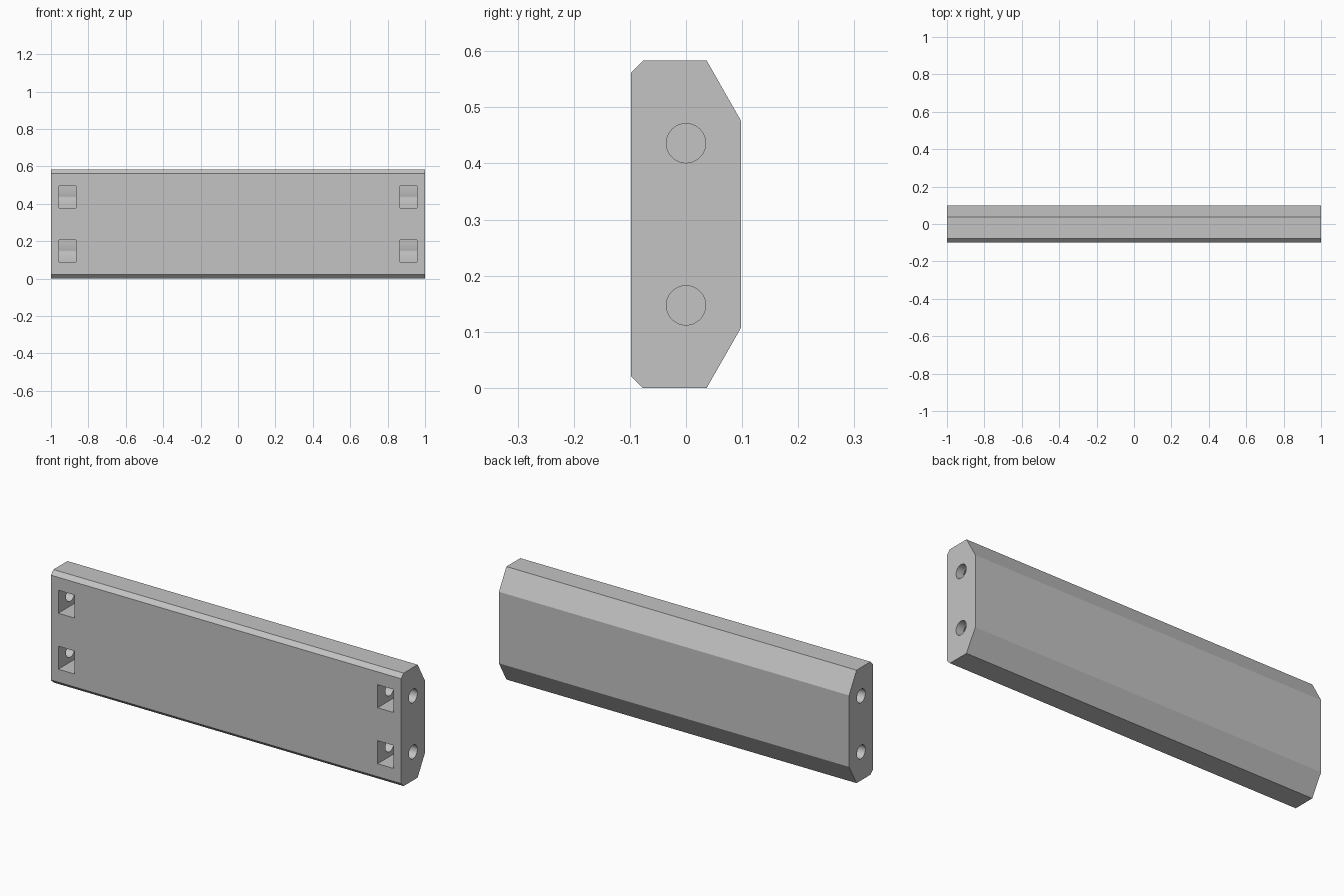
import bpy, bmesh, math
from mathutils import Matrix

old = bpy.data.objects.get("Cube")
if old:
    bpy.data.objects.remove(old, do_unlink=True)

HEIGHT = 0.583
BORE_HEIGHTS = (0.147, HEIGHT - 0.147)

grey = bpy.data.materials.new("plain grey")
grey.use_nodes = True
color = (0.55, 0.55, 0.55, 1)
grey.diffuse_color = color
grey.node_tree.nodes["Principled BSDF"].inputs["Base Color"].default_value = color


def add_object(name, bm):
    bmesh.ops.recalc_face_normals(bm, faces=bm.faces)
    mesh = bpy.data.meshes.new(name)
    bm.to_mesh(mesh)
    bm.free()
    mesh.materials.append(grey)
    obj = bpy.data.objects.new(name, mesh)
    bpy.context.scene.collection.objects.link(obj)
    return obj


# Panel: chamfered cross-section (y, z) swept along x
half = [(-0.098, 0.021), (-0.077, 0), (0.037, 0), (0.098, 0.107)]
profile = half + [(y, HEIGHT - z) for y, z in reversed(half)]
bm = bmesh.new()
face = bm.faces.new([bm.verts.new((-1, y, z)) for y, z in profile])
swept = bmesh.ops.extrude_face_region(bm, geom=[face])["geom"]
bmesh.ops.translate(bm, vec=(2, 0, 0),
                    verts=[v for v in swept if isinstance(v, bmesh.types.BMVert)])
panel = add_object("panel", bm)


# Cutters: a round bore from each end, crossing a square nut pocket in the front
def bore_cutter(side, z):
    bm = bmesh.new()
    place = Matrix.Translation((side * 0.93, 0, z)) @ Matrix.Rotation(math.pi / 2, 4, 'Y')
    bmesh.ops.create_cone(bm, cap_ends=True, segments=48, radius1=0.035,
                          radius2=0.035, depth=0.26, matrix=place)
    return add_object("bore_cutter", bm)


def pocket_cutter(side, z):
    bm = bmesh.new()
    front, back = -0.15, 0.033
    place = Matrix.Translation((side * 0.912, (front + back) / 2, z))
    place = place @ Matrix.Diagonal((0.092, back - front, 0.119, 1))
    bmesh.ops.create_cube(bm, size=1, matrix=place)
    return add_object("pocket_cutter", bm)


cutters = [make(side, z) for make in (pocket_cutter, bore_cutter)
           for side in (-1, 1) for z in BORE_HEIGHTS]
for cutter in cutters:
    cutter.hide_render = True
    cut = panel.modifiers.new("cut", 'BOOLEAN')
    cut.operation = 'DIFFERENCE'
    cut.solver = 'EXACT'
    cut.object = cutter

# Keep the cut result and drop the cutters
depsgraph = bpy.context.evaluated_depsgraph_get()
result = bpy.data.meshes.new_from_object(panel.evaluated_get(depsgraph))
panel.modifiers.clear()
panel.data = result
panel.data.name = "panel"
for cutter in cutters:
    bpy.data.objects.remove(cutter, do_unlink=True)

# Smooth bores, crisp chamfers
bpy.ops.object.select_all(action='DESELECT')
panel.select_set(True)
bpy.context.view_layer.objects.active = panel
bpy.ops.object.shade_smooth_by_angle(angle=math.radians(20))
